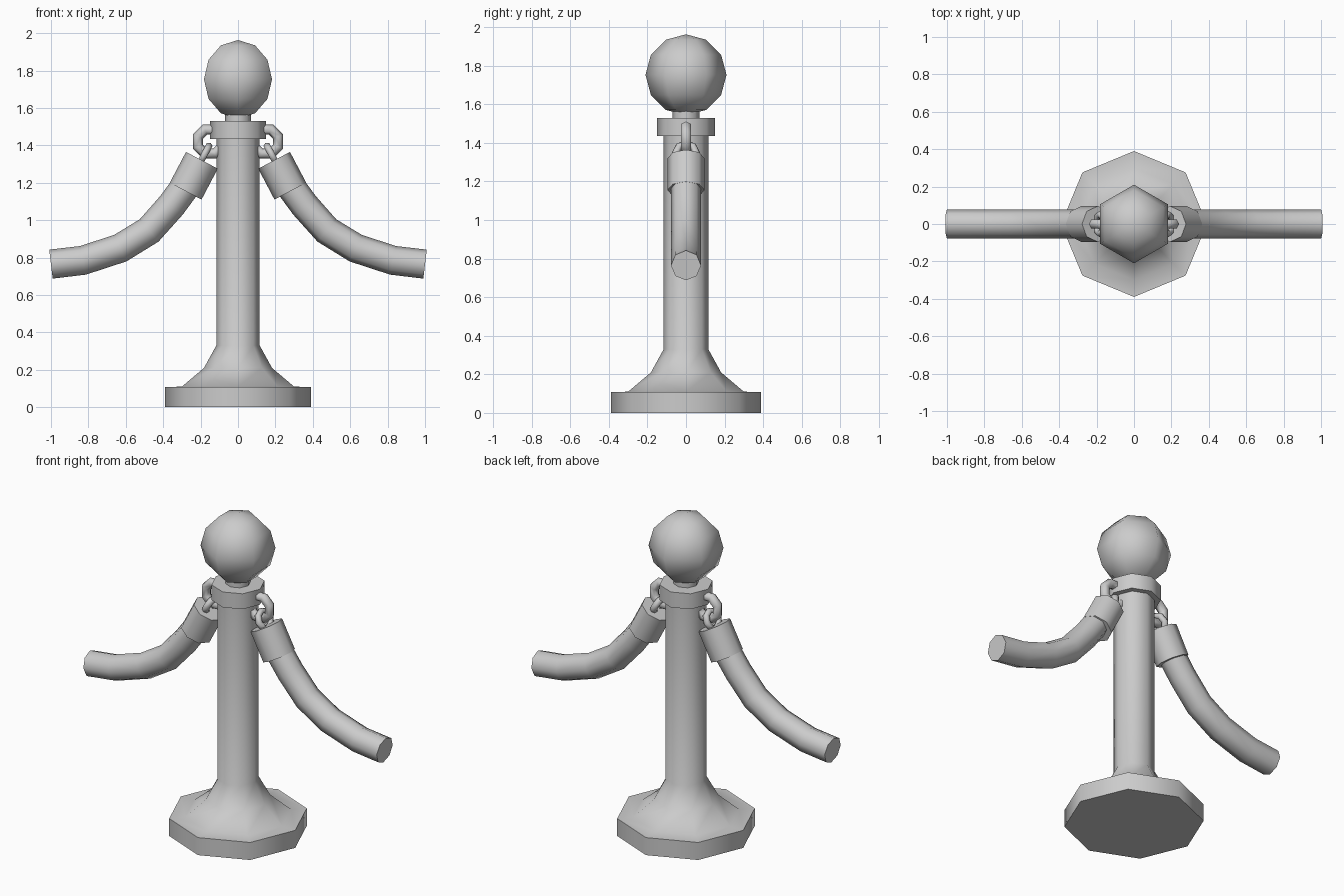
import bpy, bmesh, math
from mathutils import Vector

if "Cube" in bpy.data.objects:
    bpy.data.objects.remove(bpy.data.objects["Cube"])

SIDES = 8


def finish(ob, mirror=False):
    """Smooth shading with sharp rims, optionally mirrored to the left side."""
    bpy.ops.object.select_all(action='DESELECT')
    ob.select_set(True)
    bpy.context.view_layer.objects.active = ob
    bpy.ops.object.transform_apply(location=True, rotation=True, scale=True)
    bpy.ops.object.shade_smooth_by_angle(angle=math.radians(65))
    if mirror:
        mod = ob.modifiers.new("mirror", 'MIRROR')
        mod.use_mirror_merge = False
    return ob


def sweep(name, path, radii, straight_up=False, mirror=False):
    """Capped octagonal tube along a path of (x, z) points."""
    bm = bmesh.new()
    pts = [Vector((x, 0, z)) for x, z in path]
    rings = []
    for i, (p, r) in enumerate(zip(pts, radii)):
        if straight_up:
            normal = Vector((1, 0, 0))
        else:
            t = Vector((0, 0, 0))
            if i > 0:
                t += (p - pts[i - 1]).normalized()
            if i < len(pts) - 1:
                t += (pts[i + 1] - p).normalized()
            t.normalize()
            normal = Vector((-t.z, 0, t.x))
        ring = []
        for k in range(SIDES):
            a = 2 * math.pi * k / SIDES
            ring.append(bm.verts.new(p + r * (normal * math.cos(a) + Vector((0, math.sin(a), 0)))))
        rings.append(ring)
    for a, b in zip(rings, rings[1:]):
        for k in range(SIDES):
            j = (k + 1) % SIDES
            bm.faces.new((a[k], a[j], b[j], b[k]))
    bm.faces.new(rings[0])
    bm.faces.new(rings[-1])
    bmesh.ops.recalc_face_normals(bm, faces=bm.faces[:])
    mesh = bpy.data.meshes.new(name)
    bm.to_mesh(mesh)
    bm.free()
    ob = bpy.data.objects.new(name, mesh)
    bpy.context.collection.objects.link(ob)
    return finish(ob, mirror)


def lathe(name, profile):
    """Octagonal turned part from (radius, z) pairs."""
    return sweep(name, [(0, z) for _, z in profile], [r for r, _ in profile], straight_up=True)


def ring(name, loc, rot, major, minor):
    bpy.ops.mesh.primitive_torus_add(location=loc, rotation=[math.radians(a) for a in rot],
                                     major_segments=8, minor_segments=6,
                                     major_radius=major, minor_radius=minor)
    ob = bpy.context.object
    ob.name = name
    return finish(ob, mirror=True)


# Post: flared base and shaft, collar, neck
lathe("post", [(0.39, 0), (0.39, 0.108), (0.30, 0.11), (0.182, 0.21), (0.116, 0.33), (0.116, 1.45)])
lathe("collar", [(0.15, 1.435), (0.15, 1.53)])
lathe("neck", [(0.07, 1.52), (0.07, 1.60)])

# Ball finial
bpy.ops.mesh.primitive_uv_sphere_add(segments=6, ring_count=6, radius=0.21, location=(0, 0, 1.753))
ball = bpy.context.object
ball.name = "ball"
finish(ball)

# Ropes with end sleeves
rope_path = [(0.23, 1.25), (0.355, 1.08), (0.475, 0.945), (0.63, 0.85), (0.83, 0.785), (1.0, 0.765)]
sweep("rope", rope_path, [0.078] * len(rope_path), mirror=True)
sweep("sleeve", [(0.193, 1.32), (0.28, 1.155)], [0.096] * 2, mirror=True)

# Interlocked rings joining sleeve and post
ring("post_ring", (0.15, 0, 1.42), (90, 22.5, 0), 0.07, 0.029)
ring("sleeve_ring", (0.18, 0, 1.35), (0, 62.6, 0), 0.052, 0.02)
